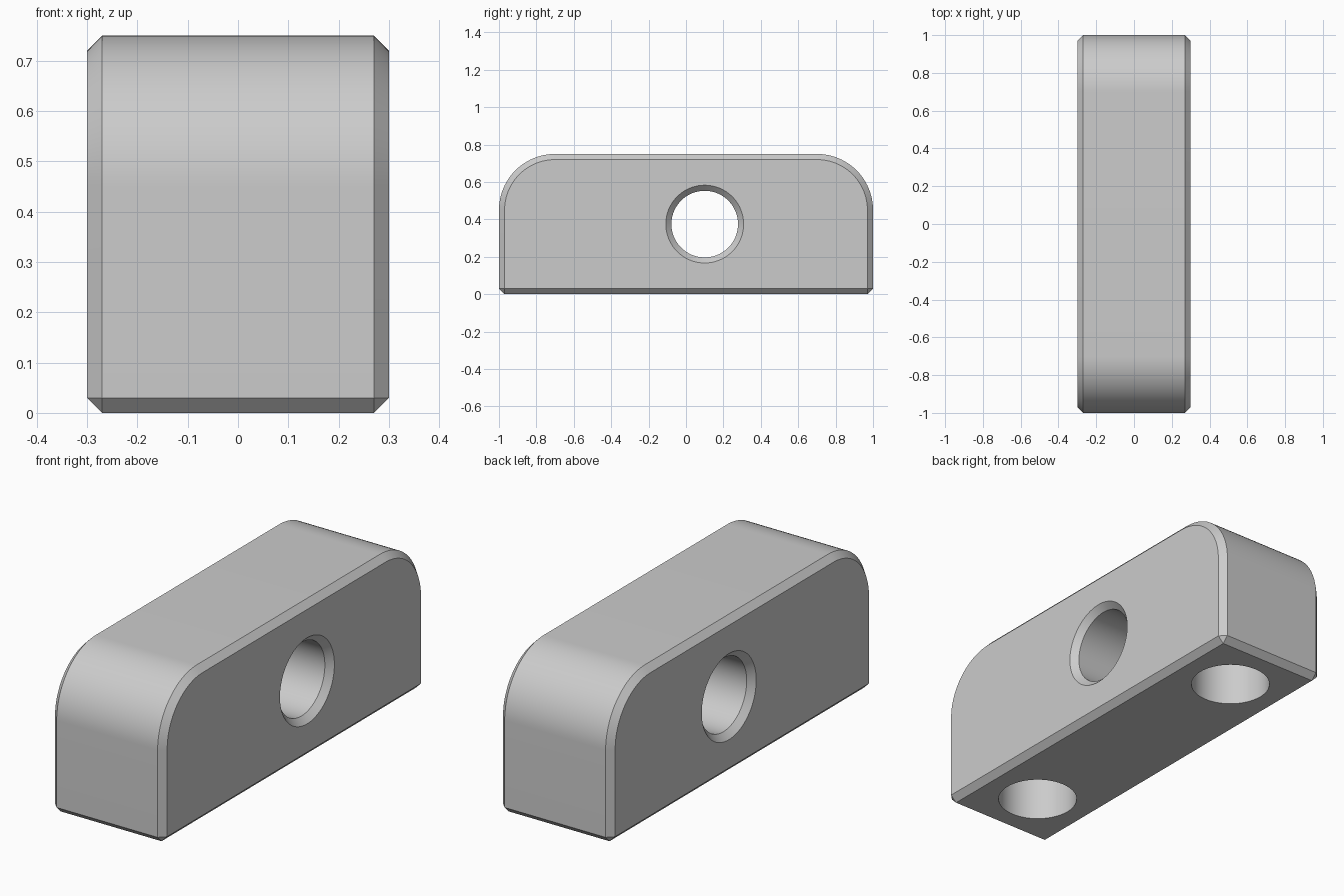
import bpy, bmesh
from math import sin, cos, pi, radians
from mathutils import Matrix

HALF_X, HALF_Y, HEIGHT = 0.3, 1.0, 0.75
CORNER, CHAMFER = 0.3, 0.03
HOLE_R, HOLE_Y = 0.178, 0.1
SOCKET_R, SOCKET_Y, SOCKET_DEPTH = 0.182, 0.7, 0.45

cube = bpy.data.objects.get("Cube")
if cube:
    bpy.data.objects.remove(cube, do_unlink=True)

# Single grey material
grey = bpy.data.materials.new("plain_grey")
grey.use_nodes = True
grey.diffuse_color = (0.6, 0.6, 0.6, 1)
grey.node_tree.nodes["Principled BSDF"].inputs["Base Color"].default_value = grey.diffuse_color


def make_object(name, bm):
    bmesh.ops.recalc_face_normals(bm, faces=bm.faces)
    mesh = bpy.data.meshes.new(name)
    bm.to_mesh(mesh)
    bm.free()
    mesh.materials.append(grey)
    obj = bpy.data.objects.new(name, mesh)
    bpy.context.collection.objects.link(obj)
    return obj


def lathe(name, profile, matrix, sides=96):
    """Closed solid of revolution about z from (radius, z) rings, then placed."""
    bm = bmesh.new()
    rings = [[bm.verts.new((r * cos(2 * pi * i / sides), r * sin(2 * pi * i / sides), z))
              for i in range(sides)] for r, z in profile]
    for low, high in zip(rings, rings[1:]):
        for i in range(sides):
            j = (i + 1) % sides
            bm.faces.new((low[i], low[j], high[j], high[i]))
    bm.faces.new(rings[0][::-1])
    bm.faces.new(rings[-1])
    bm.transform(matrix)
    return make_object(name, bm)


# Block: side outline with two rounded top corners, extruded across x
outline = [(-HALF_Y, 0), (HALF_Y, 0)]
STEPS = 24
for side, start in ((1, 0), (-1, pi / 2)):
    for i in range(STEPS + 1):
        a = start + i * pi / 2 / STEPS
        outline.append((side * (HALF_Y - CORNER) + CORNER * cos(a),
                        HEIGHT - CORNER + CORNER * sin(a)))
bm = bmesh.new()
face = bm.faces.new([bm.verts.new((-HALF_X, y, z)) for y, z in outline])
extruded = bmesh.ops.extrude_face_region(bm, geom=[face])["geom"]
bmesh.ops.translate(bm, vec=(2 * HALF_X, 0, 0),
                    verts=[v for v in extruded if isinstance(v, bmesh.types.BMVert)])
bmesh.ops.recalc_face_normals(bm, faces=bm.faces)

# Chamfer both side outlines and the bottom edges
edges = [e for e in bm.edges
         if abs(e.verts[0].co.x - e.verts[1].co.x) < 1e-4
         or max(v.co.z for v in e.verts) < 1e-4]
bmesh.ops.bevel(bm, geom=edges, offset=CHAMFER, offset_type='OFFSET',
                segments=1, profile=0.5, affect='EDGES', clamp_overlap=False)
block = make_object("block", bm)

# Chamfered cross hole and two blind sockets underneath
over = 0.02
wide = HOLE_R + CHAMFER
cutters = [lathe("cross_hole_cutter",
                 [(wide + over, -HALF_X - over), (HOLE_R, -HALF_X + CHAMFER),
                  (HOLE_R, HALF_X - CHAMFER), (wide + over, HALF_X + over)],
                 Matrix.Translation((0, HOLE_Y, HEIGHT / 2)) @ Matrix.Rotation(pi / 2, 4, 'Y'))]
for name, y in (("front_socket_cutter", -SOCKET_Y), ("back_socket_cutter", SOCKET_Y)):
    cutters.append(lathe(name, [(SOCKET_R, -0.1), (SOCKET_R, SOCKET_DEPTH)],
                         Matrix.Translation((0, y, 0))))

bpy.ops.object.select_all(action='DESELECT')
bpy.context.view_layer.objects.active = block
block.select_set(True)
for cutter in cutters:
    mod = block.modifiers.new(cutter.name, 'BOOLEAN')
    mod.operation, mod.solver, mod.object = 'DIFFERENCE', 'EXACT', cutter
    bpy.ops.object.modifier_apply(modifier=mod.name)
    bpy.data.objects.remove(cutter, do_unlink=True)

# Smooth curves, crisp chamfers
bpy.ops.object.shade_smooth_by_angle(angle=radians(30))
